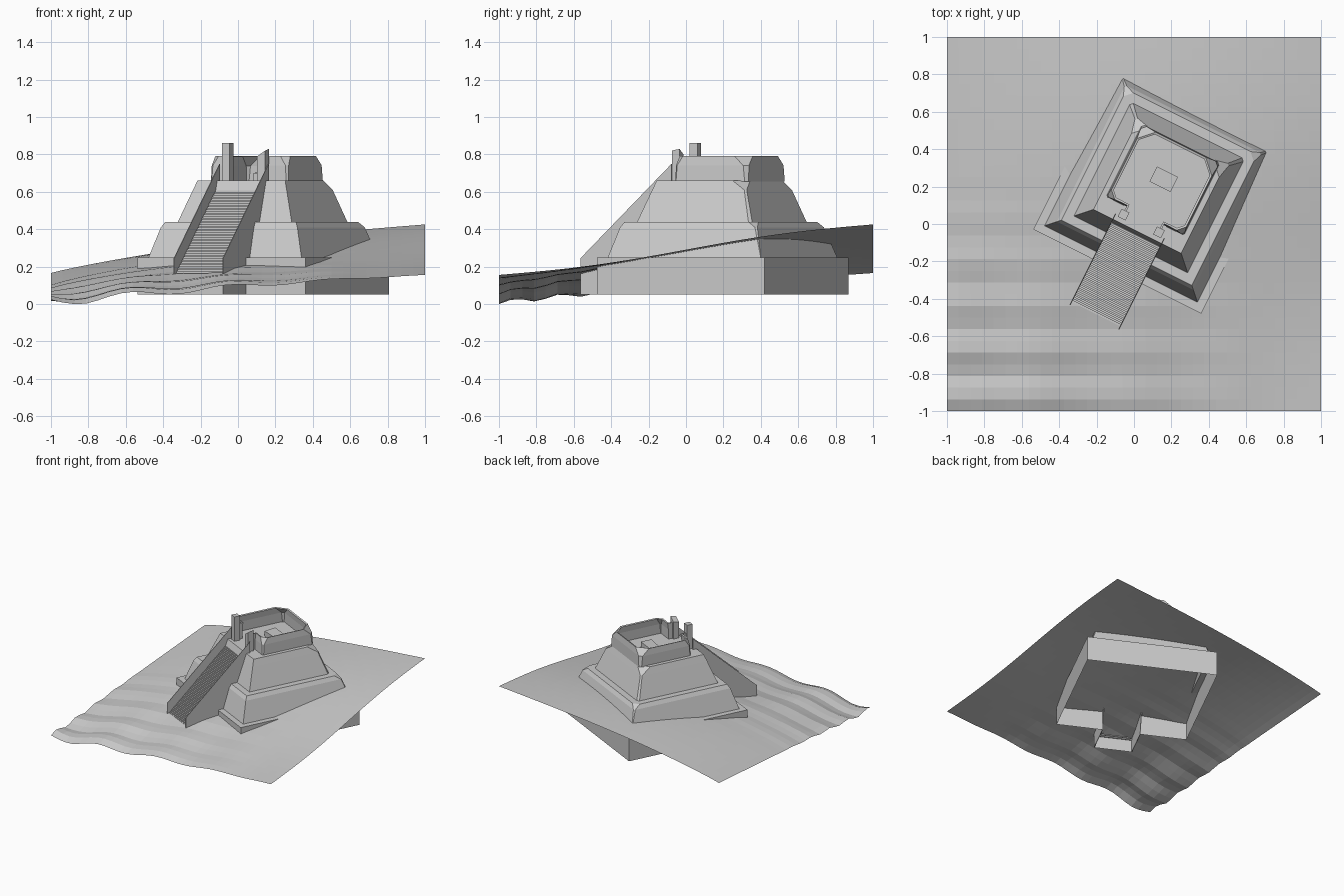
import bpy, bmesh, math

if "Cube" in bpy.data.objects:
    bpy.data.objects.remove(bpy.data.objects["Cube"])

CENTRE, TURN = (0.135, 0.195, 0), math.radians(-26.57)


def make(name, verts, faces, placed=True):
    me = bpy.data.meshes.new(name)
    me.from_pydata(verts, [], faces)
    bm = bmesh.new()
    bm.from_mesh(me)
    bmesh.ops.remove_doubles(bm, verts=bm.verts, dist=1e-5)
    bmesh.ops.recalc_face_normals(bm, faces=bm.faces)
    bm.to_mesh(me)
    bm.free()
    ob = bpy.data.objects.new(name, me)
    bpy.context.collection.objects.link(ob)
    if placed:
        ob.location, ob.rotation_euler = CENTRE, (0, 0, TURN)
    return ob


def strip(name, rows, cap=False, closed=False):
    """Skin consecutive rows of points with quads."""
    n = len(rows[0])
    verts = [p for r in rows for p in r]
    faces = [(i * n + j, i * n + (j + 1) % n, (i + 1) * n + (j + 1) % n, (i + 1) * n + j)
             for i in range(len(rows) - 1) for j in range(n if closed else n - 1)]
    if cap:
        faces.append(tuple(range((len(rows) - 1) * n, len(rows) * n)))
    return make(name, verts, faces)


def block(name, u, v, w, d, z0, tops):
    """Box whose four top corners can have different heights."""
    c = [(u - w / 2, v - d / 2), (u + w / 2, v - d / 2), (u + w / 2, v + d / 2), (u - w / 2, v + d / 2)]
    return strip(name, [[(*p, z0) for p in c], [(*p, t) for p, t in zip(c, tops)]], cap=True, closed=True)


def ground_height(a, b):
    """Tilted plane, a broad swell under the building, ripples at the low corner."""
    z = (1 - b) * (0.03 + 0.13 * a) + b * (0.17 + 0.26 * a)
    z += 0.065 * math.sin(math.pi * a ** 0.8) * math.sin(math.pi * (0.08 + 0.72 * b))
    z -= 0.016 * a * math.sin(2 * math.pi * b)
    wild_x = max(0, 1 - 1.5 * a) * max(0, 1 - 1.8 * b)
    wild_y = max(0, 1 - 1.2 * a) * max(0, 1 - 1.6 * b)
    z += max(0, 1 - a) * max(0, 1 - 2.5 * b) * (0.024 * math.sin(23.3 * (a - 0.1425)) - 0.014)
    z += wild_y * (0.016 * math.sin(52 * (b - 0.1325)) - 0.004)
    z += 0.02 * max(0, wild_x - 0.85) / 0.15
    return z


# sloping, rippled ground
N = 32
W = N + 1
verts = [(2 * i / N - 1, 2 * j / N - 1, ground_height(i / N, j / N)) for j in range(W) for i in range(W)]
low = min(p[2] for p in verts)
verts = [(x, y, z - min(low, 0) if low < 0 else z - low) for x, y, z in verts]
make("ground", verts, [(j * W + i, j * W + i + 1, (j + 1) * W + i + 1, (j + 1) * W + i)
                       for j in range(N) for i in range(N)], placed=False)

# buried plinth wall, open below and at the stair
outline = [(-0.145, -0.5), (-0.502, -0.5), (-0.502, 0.502), (0.502, 0.502), (0.502, -0.5), (0.145, -0.5)]
strip("plinth", [[(*p, z) for p in outline] for z in (0.05, 0.25)])

# two battered tiers: half width, height, chip on the rear corners
profile = [(0.502, 0.25, 0.0), (0.457, 0.25, 0.0), (0.408, 0.41, 0.01), (0.39, 0.44, 0.04),
           (0.34, 0.44, 0.015), (0.28, 0.61, 0.01), (0.262, 0.66, 0.07)]
strip("tiers", [[(-h, -h, z), (h, -h, z), (h, h - c, z), (h - c, h, z), (c - h, h, z), (-h, h - c, z)]
                for h, z, c in profile], cap=True, closed=True)

# long flight of small steps
STEPS, V0, V1, Z0, Z1 = 60, -0.775, -0.22, 0.15, 0.66
line = [(V0, 0.05)]
for s in range(STEPS):
    z = Z0 + (Z1 - Z0) * s / (STEPS - 1)
    line += [(V0 + (V1 - V0) * s / STEPS, z), (V0 + (V1 - V0) * (s + 1) / STEPS, z)]
strip("steps", [[(u, v, z) for v, z in line] for u in (-0.145, 0.145)])

# thin side walls of the stair
side = [(-0.775, 0.05), (-0.5, 0.05), (-0.45, 0.25), (-0.23, 0.62), (-0.23, 0.75), (-0.775, 0.245)]
for tag, sgn in (("left", -1), ("right", 1)):
    n = len(side)
    pts = [(sgn * u, v, z) for u in (0.144, 0.148) for v, z in side]
    make(tag + "_stair_wall", pts, [tuple(range(n)), tuple(range(n, 2 * n))] +
         [(k, (k + 1) % n, n + (k + 1) % n, n + k) for k in range(n)])

# parapet around the summit, open to the stair, corners worn towards the top
rows = []
for z, lean, chip in ((0.655, 0, 0.012), (0.74, 0.002, 0.02), (0.79, 0.008, 0.07)):
    u, f, b = 0.226 - lean, -0.165 + lean, 0.258 - lean
    half = [(0.106, -0.195), (0.106, f), (u - chip * 0.5, f), (u, f + chip * 0.5), (u, b - chip), (u - chip, b)]
    rows.append([(-p, q, z) for p, q in half] + [(p, q, z) for p, q in half[::-1]])
parapet = strip("parapet", rows)
mod = parapet.modifiers.new("thickness", 'SOLIDIFY')
mod.thickness, mod.offset = 0.013, 0

# gate pillars, the right one broken, and the central altar
block("left_pillar", -0.106, -0.215, 0.046, 0.046, 0.65, [0.86] * 4)
block("right_pillar", 0.106, -0.215, 0.046, 0.046, 0.65, [0.79, 0.82, 0.83, 0.80])
block("altar", 0.002, 0.05, 0.125, 0.09, 0.65, [0.70, 0.71, 0.71, 0.71])
